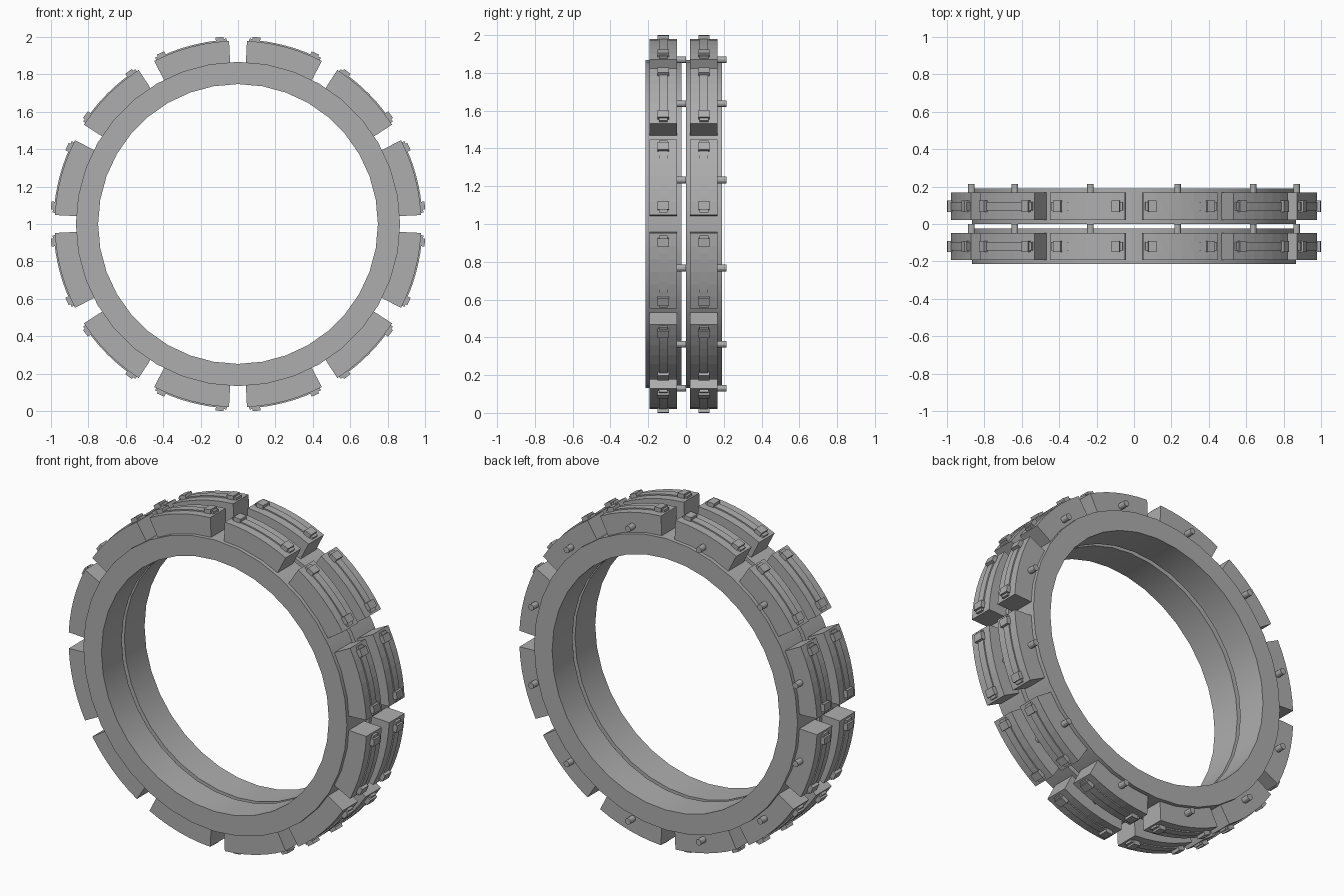
import bpy, bmesh
from math import radians, sin, cos, pi

cube = bpy.data.objects.get("Cube")
if cube:
    bpy.data.objects.remove(cube)

grey = bpy.data.materials.new("metal_grey")
grey.use_nodes = True
colour = (0.42, 0.42, 0.42, 1)
grey.diffuse_color = colour
grey.node_tree.nodes["Principled BSDF"].inputs["Base Color"].default_value = colour

PADS = 12
RING_Y = (-0.12, 0.095)


def make_mesh(name, bm):
    bmesh.ops.recalc_face_normals(bm, faces=bm.faces)
    mesh = bpy.data.meshes.new(name)
    bm.to_mesh(mesh)
    bm.free()
    mesh.materials.append(grey)
    return mesh


def sector(name, r0, r1, start, end, width, steps):
    """Curved block swept around the y axis; angles in degrees from the top."""
    bm = bmesh.new()
    closed = end - start >= 360
    rows = []
    for i in range(steps if closed else steps + 1):
        a = radians(start + (end - start) * i / steps)
        rows.append([bm.verts.new((r * sin(a), y, r * cos(a)))
                     for r, y in ((r0, -width / 2), (r1, -width / 2),
                                  (r1, width / 2), (r0, width / 2))])
    pairs = list(zip(rows, rows[1:]))
    if closed:
        pairs.append((rows[-1], rows[0]))
    else:
        bm.faces.new(rows[0])
        bm.faces.new(rows[-1])
    for p, q in pairs:
        for k in range(4):
            n = (k + 1) % 4
            bm.faces.new((p[k], p[n], q[n], q[k]))
    return make_mesh(name, bm)


def peg_mesh():
    bm = bmesh.new()
    bmesh.ops.create_cone(bm, cap_ends=True, segments=12, radius1=0.018,
                          radius2=0.018, depth=0.08)
    for v in bm.verts:
        x, y, z = v.co
        v.co = (x, z + 0.08, y + 0.9)
    return make_mesh("peg", bm)


def place(name, mesh, y, turn=0):
    ob = bpy.data.objects.new(name, mesh)
    ob.location = (0, y, 1)
    ob.rotation_euler = (0, turn, 0)
    bpy.context.collection.objects.link(ob)
    return ob


# Shared part meshes
ring = sector("ring", 0.748, 0.867, 0, 360, 0.19, 36)
pad_parts = {
    "tread_pad": sector("tread_pad", 0.84, 0.98, -12.2, 12.2, 0.145, 6),
    "handle_bar": sector("handle_bar", 0.96, 0.987, -9, 9, 0.045, 6),
    "peg": peg_mesh(),
}
for side, s in (("left", 1), ("right", -1)):
    for part, a, b, top, w in (("clip", 8.1, 10.6, 1.004, 0.06),
                               ("clip_lug", 10.4, 11.5, 0.993, 0.046)):
        name = side + "_" + part
        pad_parts[name] = sector(name, 0.96, top, min(s * a, s * b),
                                 max(s * a, s * b), w, 1)

# Two rings, each with its circle of pads
rings = []
for row, y in zip(("front", "back"), RING_Y):
    rings.append(place(row + "_ring", ring, y))
    for i in range(PADS):
        turn = 2 * pi * (i + 0.5) / PADS
        for part, mesh in pad_parts.items():
            place(f"{row}_{part}_{i + 1}", mesh, y, turn)

# Smooth the ring walls, keeping the rims sharp
bpy.ops.object.select_all(action="DESELECT")
rings[0].select_set(True)
bpy.context.view_layer.objects.active = rings[0]
bpy.ops.object.shade_smooth_by_angle(angle=radians(30))
